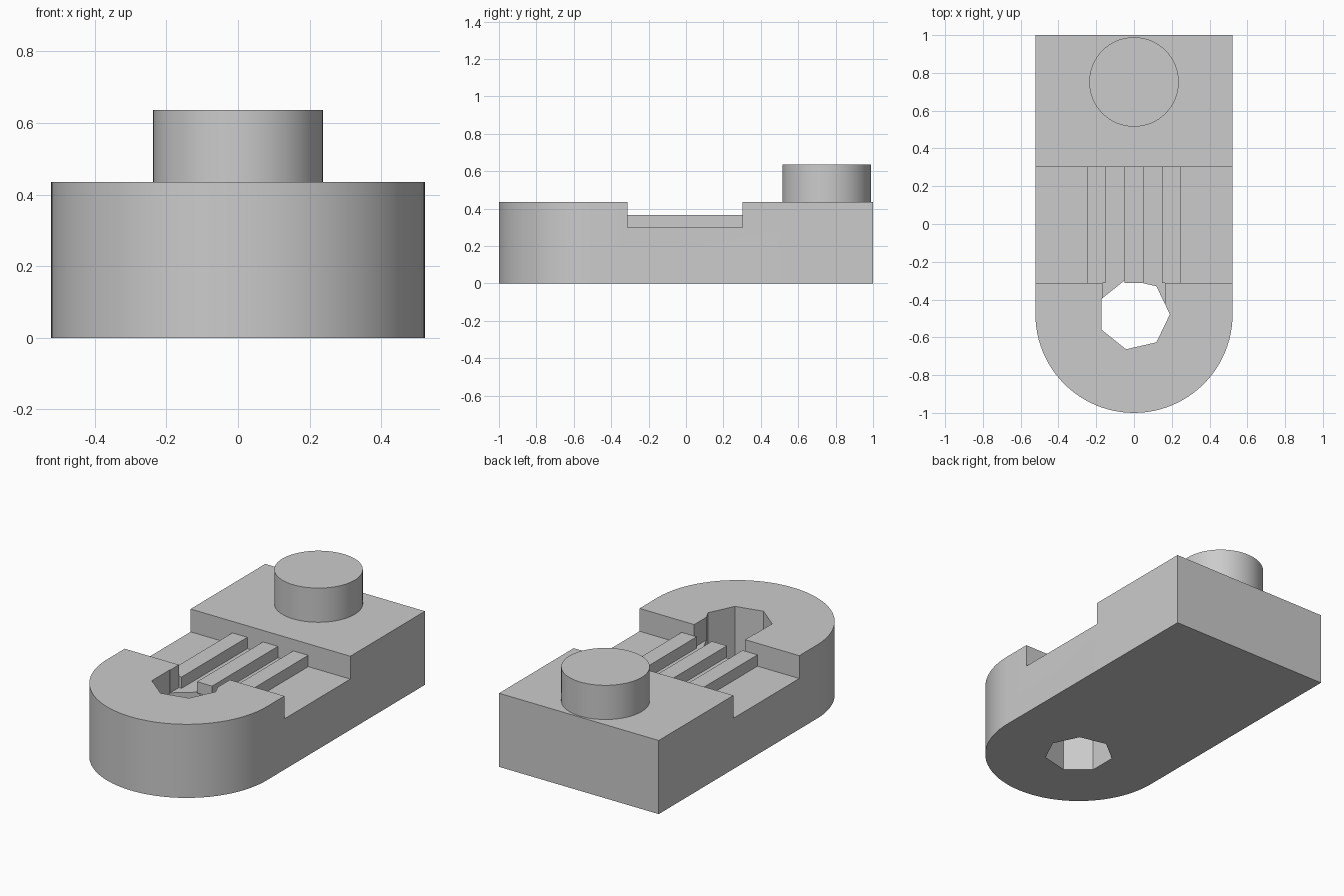
import bpy, bmesh
from math import cos, sin, pi, radians

if "Cube" in bpy.data.objects:
    bpy.data.objects.remove(bpy.data.objects["Cube"])

grey = bpy.data.materials.new("plain grey")
grey.use_nodes = True
colour = (0.6, 0.6, 0.6, 1)
grey.diffuse_color = colour
grey.node_tree.nodes["Principled BSDF"].inputs["Base Color"].default_value = colour

HALF, TOP, FLOOR = 0.522, 0.435, 0.30
HOLE_Y = -0.478
GROOVE = (-0.312, 0.303)


def prism(name, outline, z0, z1):
    """Extrude a counter-clockwise outline from z0 up to z1."""
    bm = bmesh.new()
    base = bm.faces.new([bm.verts.new((x, y, z0)) for x, y in outline])
    up = bmesh.ops.extrude_face_region(bm, geom=[base], use_keep_orig=True)["geom"]
    bmesh.ops.translate(bm, vec=(0, 0, z1 - z0),
                        verts=[v for v in up if isinstance(v, bmesh.types.BMVert)])
    bmesh.ops.recalc_face_normals(bm, faces=bm.faces)
    mesh = bpy.data.meshes.new(name)
    bm.to_mesh(mesh)
    bm.free()
    mesh.materials.append(grey)
    obj = bpy.data.objects.new(name, mesh)
    bpy.context.collection.objects.link(obj)
    return obj


def arc(cy, r, start, end, n):
    angles = [start + (end - start) * i / n for i in range(n + 1)]
    return [(r * cos(a), cy + r * sin(a)) for a in angles]


def rect(x0, x1, y0, y1):
    return [(x0, y0), (x1, y0), (x1, y1), (x0, y1)]


def select(obj):
    bpy.ops.object.select_all(action="DESELECT")
    obj.select_set(True)
    bpy.context.view_layer.objects.active = obj


def cut(obj, cutter):
    mod = obj.modifiers.new("cut", "BOOLEAN")
    mod.operation, mod.solver, mod.object = "DIFFERENCE", "EXACT", cutter
    select(obj)
    bpy.ops.object.modifier_apply(modifier=mod.name)
    bpy.data.objects.remove(cutter)


def smooth(obj):
    select(obj)
    bpy.ops.object.shade_smooth_by_angle(angle=radians(30))


# Block with a rounded front end
body = prism("body", [(HALF, 1), (-HALF, 1)] + arc(HOLE_Y, HALF, pi, 2 * pi, 48), 0, TOP)

# Cross groove, seven-sided through hole, and the opening between them
cut(body, prism("groove_cutter", rect(-0.7, 0.7, *GROOVE), FLOOR, 0.6))
cut(body, prism("hole_cutter", arc(HOLE_Y, 0.19, 0, 2 * pi, 7)[:-1], -0.1, 0.7))
cut(body, prism("opening_cutter", rect(-0.168, 0.165, -0.43, -0.25), FLOOR, 0.65))
smooth(body)

# Three raised ribs along the groove
for side, x in (("right", -0.2), ("middle", 0), ("left", 0.198)):
    prism(side + "_rib", rect(x - 0.049, x + 0.049, *GROOVE), FLOOR, 0.367)

# Round stud at the back
stud = prism("stud", arc(0.752, 0.237, 0, 2 * pi, 64)[:-1], TOP, 0.637)
smooth(stud)
